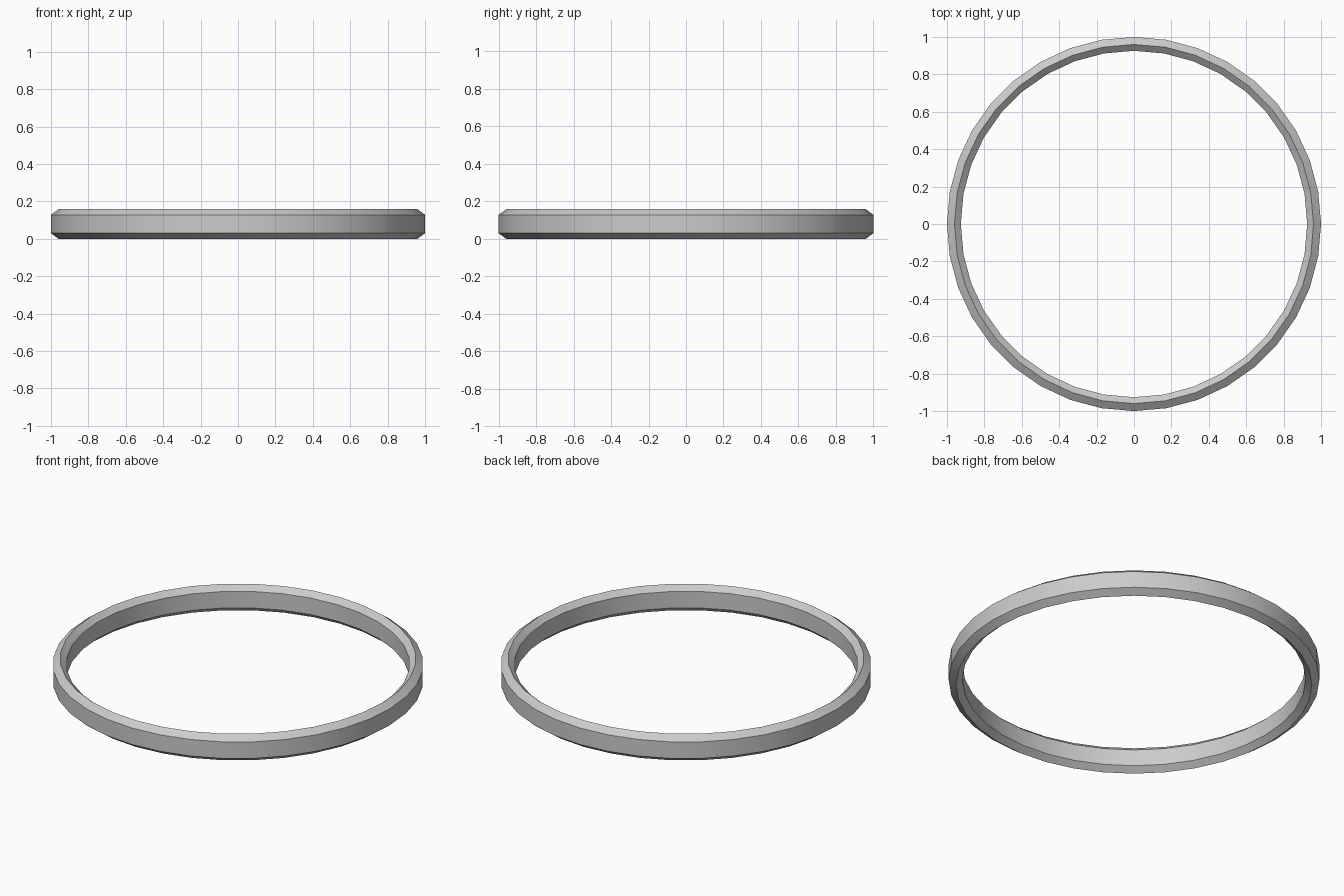
import bpy, bmesh, math

if "Cube" in bpy.data.objects:
    bpy.data.objects.remove(bpy.data.objects["Cube"])

SEGMENTS = 36
# Hexagonal cross-section of the band: (radius, z)
PROFILE = [(1.0, 0.03), (1.0, 0.128), (0.96, 0.158),
           (0.926, 0.128), (0.926, 0.03), (0.96, 0.0)]

# Sweep the section around the vertical axis
bm = bmesh.new()
rings = []
for i in range(SEGMENTS):
    a = 2 * math.pi * i / SEGMENTS
    rings.append([bm.verts.new((r * math.cos(a), r * math.sin(a), z)) for r, z in PROFILE])
n = len(PROFILE)
for i in range(SEGMENTS):
    r0, r1 = rings[i], rings[(i + 1) % SEGMENTS]
    for j in range(n):
        k = (j + 1) % n
        bm.faces.new((r0[j], r1[j], r1[k], r0[k]))
bmesh.ops.recalc_face_normals(bm, faces=bm.faces)

mesh = bpy.data.meshes.new("ring_band")
bm.to_mesh(mesh)
bm.free()
ring = bpy.data.objects.new("ring_band", mesh)
bpy.context.collection.objects.link(ring)

# Smooth around the ring, crisp chamfer edges
bpy.context.view_layer.objects.active = ring
ring.select_set(True)
bpy.ops.object.shade_smooth_by_angle(angle=math.radians(30))
